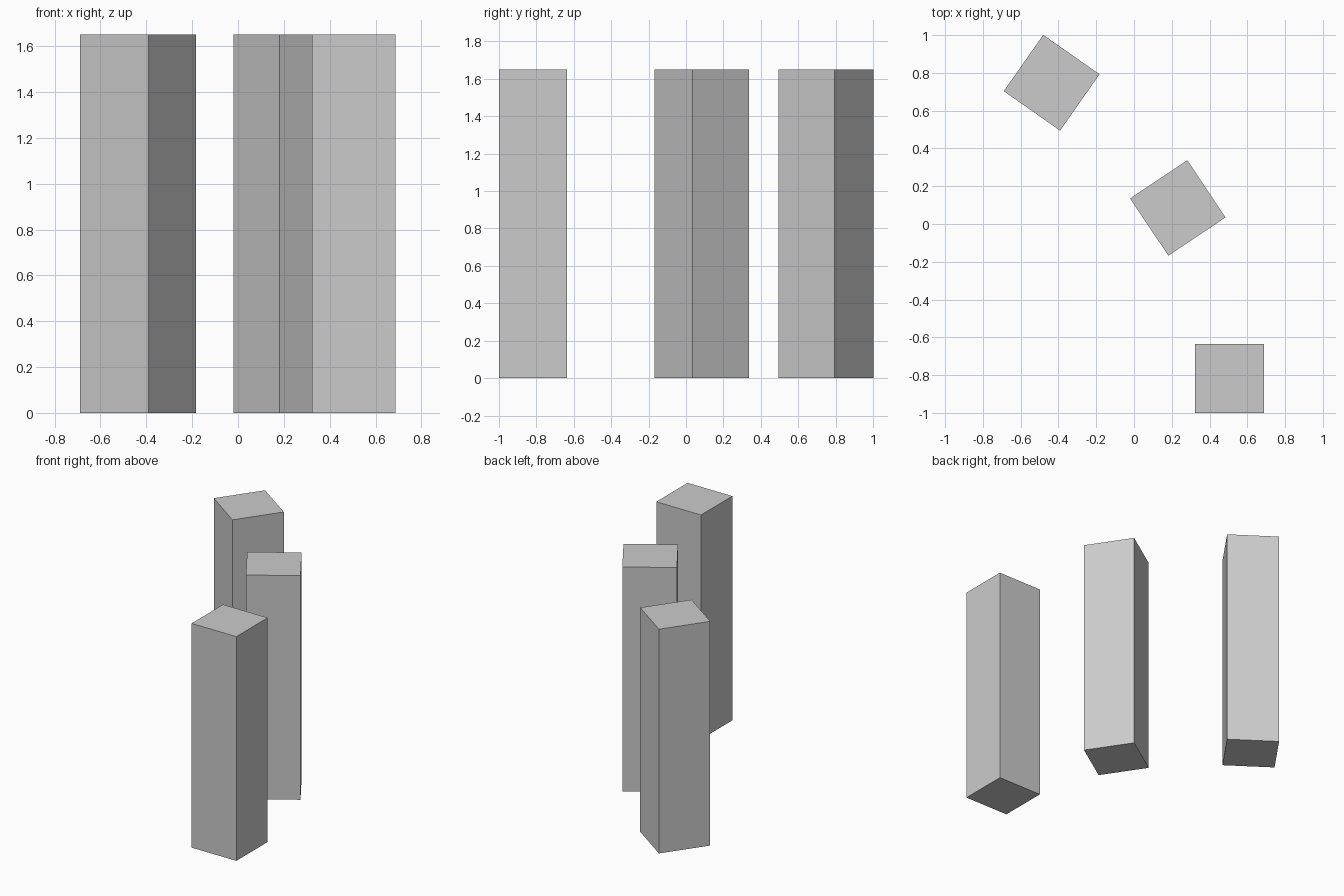
import bpy
from math import radians

# Remove the default object
if "Cube" in bpy.data.objects:
    bpy.data.objects.remove(bpy.data.objects["Cube"], do_unlink=True)

SIDE, HEIGHT = 0.364, 1.65

# Plain grey finish
grey = bpy.data.materials.new("light_grey")
grey.use_nodes = True
colour = (0.6, 0.6, 0.6, 1)
grey.diffuse_color = colour
grey.node_tree.nodes["Principled BSDF"].inputs["Base Color"].default_value = colour


def pillar(name, x, y, angle):
    """Square pillar standing on the ground, turned about z."""
    bpy.ops.mesh.primitive_cube_add(size=1, location=(x, y, HEIGHT / 2),
                                    rotation=(0, 0, radians(angle)))
    obj = bpy.context.object
    obj.name = name
    obj.scale = (SIDE, SIDE, HEIGHT)
    bpy.ops.object.transform_apply(location=False, rotation=False, scale=True)
    obj.data.materials.append(grey)


# Three pillars from front to back
pillar("front_pillar", 0.505, -0.818, 0)
pillar("middle_pillar", 0.232, 0.085, 33.8)
pillar("back_pillar", -0.436, 0.748, -35)
